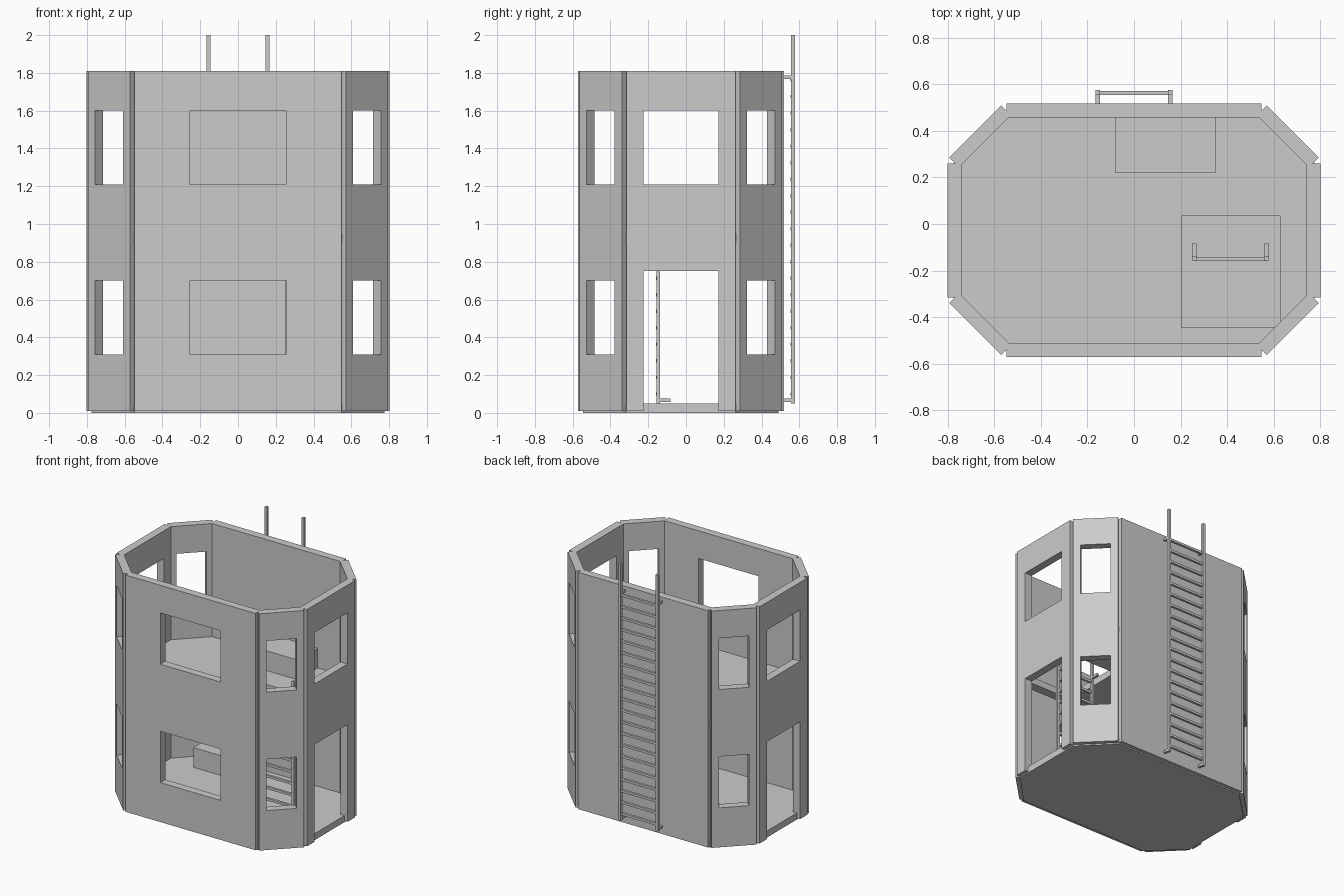
import bpy, bmesh, math
from mathutils import Matrix, Vector

if "Cube" in bpy.data.objects:
    bpy.data.objects.remove(bpy.data.objects["Cube"])

CY = -0.027            # y centre of the tower (the outside ladder shifts it forward)
T = 0.06               # wall thickness
BASE, TOP = 0.01, 1.81

grey = bpy.data.materials.new("plain grey")
grey.diffuse_color = (0.6, 0.6, 0.6, 1)
grey.use_nodes = True
grey.node_tree.nodes["Principled BSDF"].inputs["Base Color"].default_value = grey.diffuse_color


def finish(name, bm):
    bmesh.ops.recalc_face_normals(bm, faces=bm.faces)
    me = bpy.data.meshes.new(name)
    bm.to_mesh(me)
    bm.free()
    me.materials.append(grey)
    ob = bpy.data.objects.new(name, me)
    bpy.context.collection.objects.link(ob)
    return ob


def add_box(bm, x0, x1, y0, y1, z0, z1):
    m = Matrix.Translation(((x0 + x1) / 2, (y0 + y1) / 2, (z0 + z1) / 2))
    m = m @ Matrix.Diagonal((x1 - x0, y1 - y0, z1 - z0, 1))
    bmesh.ops.create_cube(bm, size=1, matrix=m)


def box(name, *dims):
    bm = bmesh.new()
    add_box(bm, *dims)
    return finish(name, bm)


def extrude_up(bm, faces, vec):
    geo = bmesh.ops.extrude_face_region(bm, geom=faces)["geom"]
    verts = [g for g in geo if isinstance(g, bmesh.types.BMVert)]
    bmesh.ops.translate(bm, verts=verts, vec=vec)


def wall(name, half, holes, loc, angle):
    """Upright panel with rectangular openings; outer face at loc, thickness inward."""
    us = sorted({-half, half, *[h[0] for h in holes], *[h[1] for h in holes]})
    vs = sorted({BASE, TOP, *[h[2] for h in holes], *[h[3] for h in holes]})
    bm = bmesh.new()
    for u0, u1 in zip(us, us[1:]):
        for v0, v1 in zip(vs, vs[1:]):
            u, v = (u0 + u1) / 2, (v0 + v1) / 2
            if any(a < u < b and c < v < d for a, b, c, d in holes):
                continue
            bm.faces.new([bm.verts.new(p) for p in
                          ((u0, 0, v0), (u1, 0, v0), (u1, 0, v1), (u0, 0, v1))])
    bmesh.ops.remove_doubles(bm, verts=bm.verts, dist=1e-5)
    extrude_up(bm, bm.faces[:], Vector((0, T, 0)))
    ob = finish(name, bm)
    ob.location = (loc[0], loc[1] + CY, 0)
    ob.rotation_euler.z = math.radians(angle)


def windows(w):
    return [(-w, w, 0.31, 0.70), (-w, w, 1.21, 1.60)]


# Long walls
wall("front_wall", 0.547, windows(0.253), (0, -0.545), 0)
wall("back_wall", 0.547, [], (0, 0.545), 180)

# End walls with a doorway below and a window above
end_holes = [(-0.198, 0.198, BASE, 0.75), (-0.198, 0.198, 1.21, 1.60)]
wall("right_wall", 0.288, end_holes, (0.802, 0), 90)
wall("left_wall", 0.288, end_holes, (-0.802, 0), -90)

# Corner walls
for name, sx, sy, ang in (("front_right", 1, -1, 45), ("back_right", 1, 1, 135),
                          ("back_left", -1, 1, 225), ("front_left", -1, -1, 315)):
    wall(name + "_corner_wall", 0.158, windows(0.105), (0.683 * sx, 0.4245 * sy), ang)


# Floors
def floor(name, z0, z1):
    hx, hy, c = 0.775, 0.5175, 1.065
    quarter = [(hx, c - hx), (c - hy, hy)]
    pts = quarter + [(-x, y) for x, y in reversed(quarter)]
    pts += [(-x, -y) for x, y in pts]
    bm = bmesh.new()
    f = bm.faces.new([bm.verts.new((x, y + CY, z0)) for x, y in pts])
    extrude_up(bm, [f], Vector((0, 0, z1 - z0)))
    return finish(name, bm)


floor("ground_floor", 0, 0.05)
upper = floor("upper_floor", 0.90, 0.95)
cutter = box("hatch_cutter", 0.205, 0.63, -0.445, 0.035, 0.8, 1.05)
cutter.hide_render = True
cutter.hide_viewport = True
cutter.display_type = 'WIRE'
mod = upper.modifiers.new("hatch", 'BOOLEAN')
mod.operation = 'DIFFERENCE'
mod.solver = 'EXACT'
mod.object = cutter

# Low benches against the back wall
box("ground_bench", -0.53, -0.10, 0.22, 0.46, 0.05, 0.20)
box("upper_bench", -0.08, 0.35, 0.22, 0.46, 0.95, 1.10)


# Ladders: rails, rungs and stand-off brackets
def ladder(name, cx, y0, y1, bracket, top, top_bracket, rungs, step):
    bm = bmesh.new()
    for s in (-1, 1):
        x = cx + s * 0.156
        add_box(bm, x - 0.01, x + 0.01, y0, y1, 0.05, top)
        for z in (0.066, top_bracket):
            add_box(bm, x - 0.009, x + 0.009, min(y0, bracket), max(y1, bracket),
                    z - 0.009, z + 0.009)
    for i in range(rungs):
        z = 0.10 + i * step
        add_box(bm, cx - 0.15, cx + 0.15, y0 - 0.002, y1 - 0.004, z - 0.009, z + 0.009)
    finish(name, bm)


ladder("outside_ladder", 0, 0.556, 0.576, 0.51, 2.0, 1.776, 20, 0.0875)
ladder("inside_ladder", 0.415, -0.157, -0.137, -0.083, 1.14, 0.92, 10, 0.0875)
